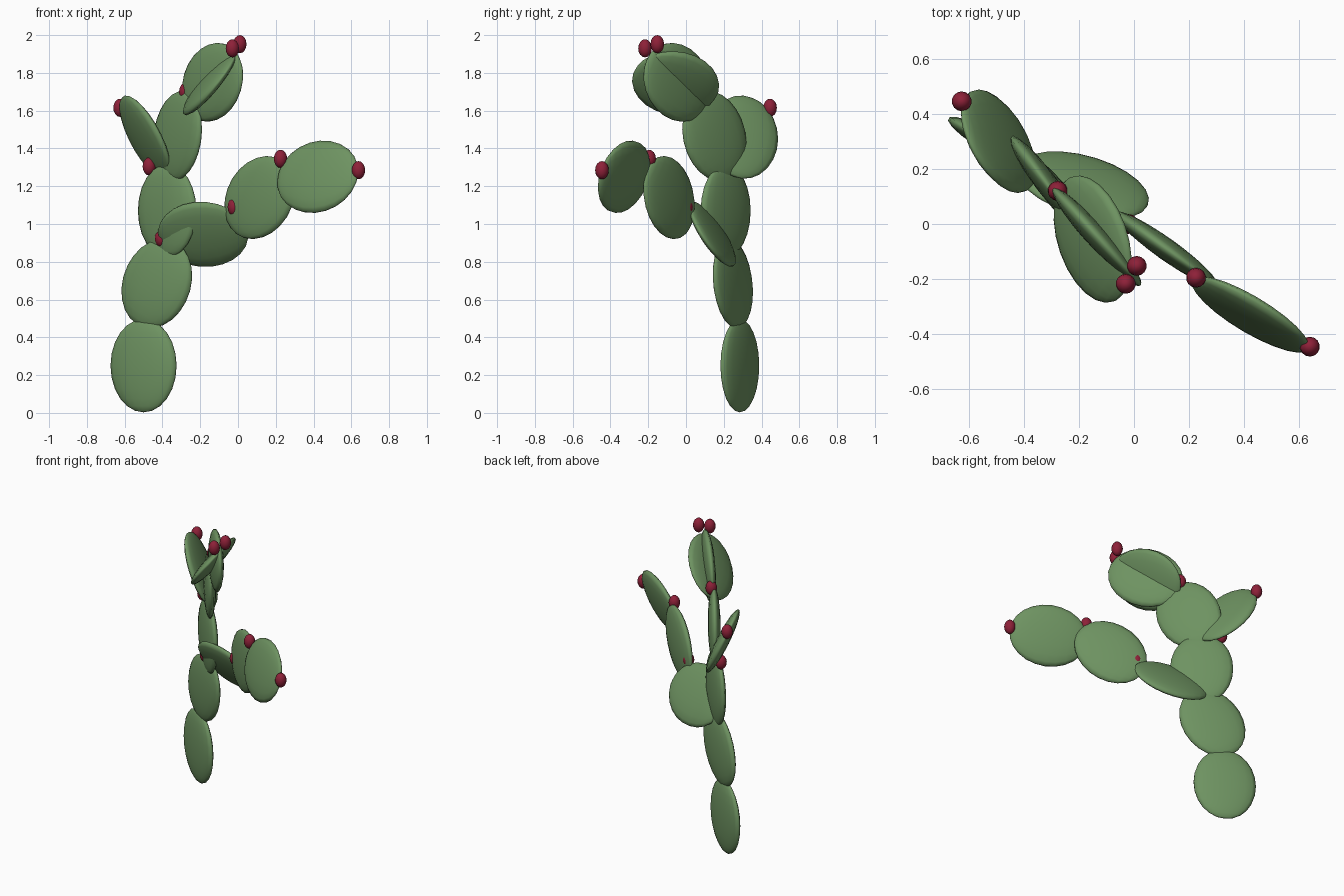
import bpy
from mathutils import Matrix, Vector

cube = bpy.data.objects.get("Cube")
if cube:
    bpy.data.objects.remove(cube, do_unlink=True)


def make_material(name, rgb):
    mat = bpy.data.materials.new(name)
    mat.use_nodes = True
    mat.diffuse_color = (*rgb, 1)
    bsdf = mat.node_tree.nodes["Principled BSDF"]
    bsdf.inputs["Base Color"].default_value = (*rgb, 1)
    bsdf.inputs["Roughness"].default_value = 0.8
    return mat


green = make_material("cactus green", (0.155, 0.29, 0.12))
red = make_material("fruit red", (0.27, 0.015, 0.04))

LENGTH, WIDTH, THICK = 0.247, 0.2, 0.04   # half sizes shared by all pads


def ellipsoid(name, matrix, mat, segments, rings):
    bpy.ops.mesh.primitive_uv_sphere_add(segments=segments, ring_count=rings, radius=1)
    obj = bpy.context.object
    obj.name = name
    obj.data.transform(matrix)
    obj.data.materials.append(mat)
    bpy.ops.object.shade_smooth()
    return obj


def pad(name, centre, growth, facing):
    """Flattened ellipsoid growing along one direction, its flat side facing another."""
    u = Vector(growth).normalized()
    n = Vector(facing)
    n = (n - u * n.dot(u)).normalized()
    v = u.cross(n)
    axes = Matrix((v * WIDTH, n * THICK, u * LENGTH)).transposed().to_4x4()
    ellipsoid(name, Matrix.Translation(centre) @ axes, green, 18, 12)


# Trunk pads
pad("base_pad", (-0.50, 0.285, 0.25), (0, 0, 1), (0.49, 0.87, 0))
pad("trunk_pad", (-0.43, 0.248, 0.685), (0.43, -0.24, 0.87), (0.47, 0.88, 0))
pad("fork_pad", (-0.375, 0.21, 1.07), (0, 0, 1), (0.645, 0.764, 0))

# Long side arm
pad("arm_lower_pad", (-0.185, 0.14, 0.945), (0.95, -0.3, 0.1), (0.2, 0.83, 0.52))
pad("arm_middle_pad", (0.115, -0.09, 1.14), (0.62, -0.44, 0.65), (0.58, 0.81, 0))
pad("arm_tip_pad", (0.422, -0.328, 1.25), (0.86, -0.5, 0.07), (0.5, 0.82, -0.27))

# Upper branches
pad("upper_pad", (-0.32, 0.15, 1.465), (0.27, -0.36, 0.89), (0.8, 0.6, 0))
pad("side_pad", (-0.492, 0.3, 1.46), (-0.5, 0.2, 0.84), (0.85, 0.38, 0.42))
pad("crown_upright_pad", (-0.135, -0.047, 1.75), (0.6, -0.66, 0.45), (0.755, 0.655, 0))
pad("crown_tilted_pad", (-0.15, -0.055, 1.745), (0.42, -0.8, 0.35), (-0.78, -0.15, 0.6))

# Fruits on the pad rims
fruits = {
    "trunk_fruit": (-0.405, 0.225, 0.925),
    "fork_fruit": (-0.47, 0.29, 1.305),
    "arm_lower_fruit": (-0.02, 0.0, 1.09),
    "arm_middle_fruit": (0.225, -0.195, 1.345),
    "arm_tip_fruit": (0.638, -0.445, 1.285),
    "upper_fruit": (-0.277, 0.12, 1.70),
    "side_fruit": (-0.625, 0.445, 1.615),
    "crown_tilted_fruit": (-0.03, -0.217, 1.93),
    "crown_upright_fruit": (0.01, -0.152, 1.952),
}
for name, spot in fruits.items():
    shape = Matrix.Translation(spot) @ Matrix.Diagonal((0.036, 0.036, 0.048, 1))
    ellipsoid(name, shape, red, 14, 8)
